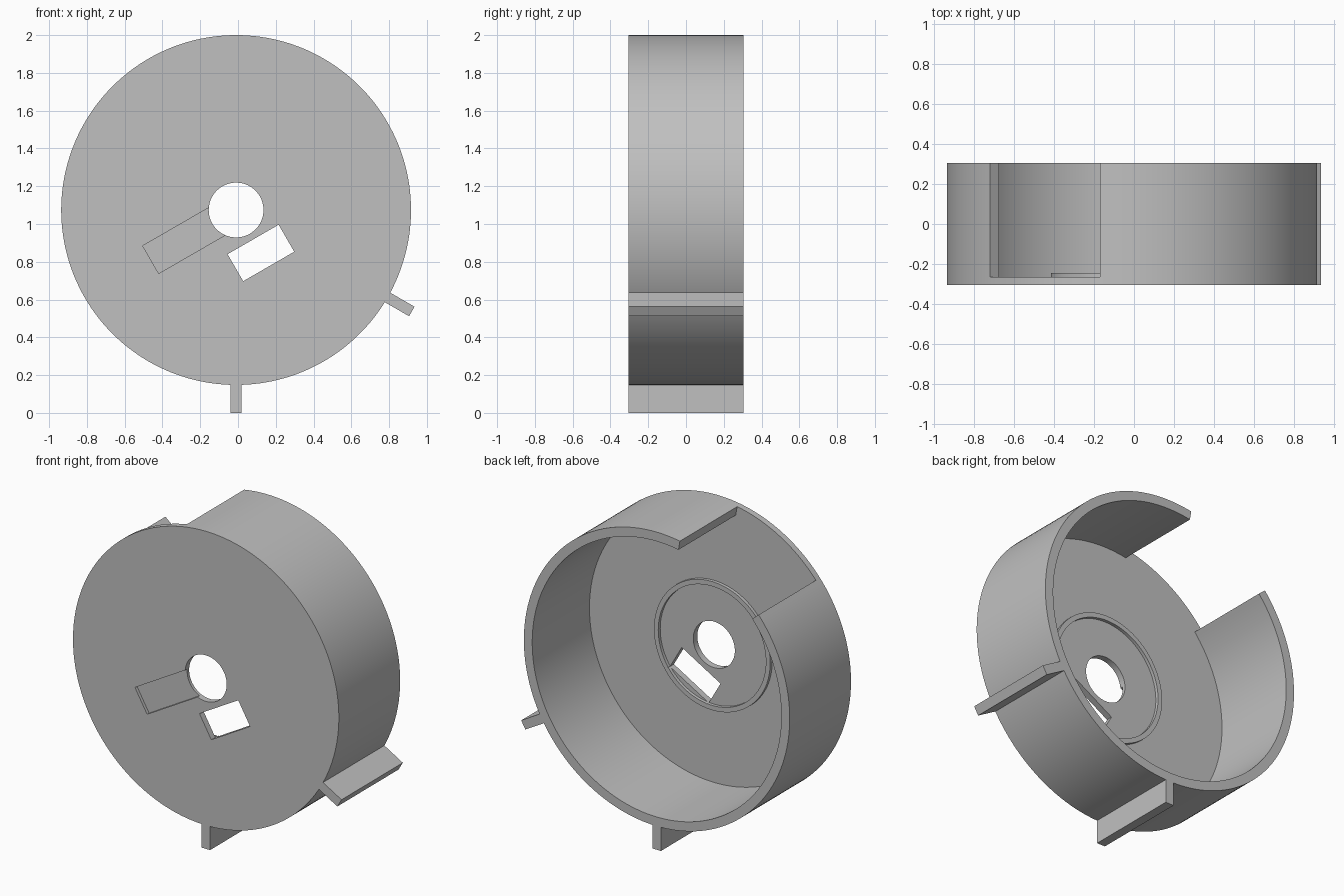
import bpy, bmesh
from math import cos, sin, radians, pi

default = bpy.data.objects.get("Cube")
if default:
    bpy.data.objects.remove(default, do_unlink=True)

CX, CZ = -0.01, 1.074          # disc centre
R, R_IN = 0.926, 0.868         # outer and inner wall radius
FRONT, FLOOR, BACK = -0.305, -0.265, 0.305

grey = bpy.data.materials.new("plain grey")
grey.use_nodes = True
colour = (0.53, 0.53, 0.53, 1)
grey.diffuse_color = colour
grey.node_tree.nodes["Principled BSDF"].inputs["Base Color"].default_value = colour


def finish(name, bm):
    bmesh.ops.recalc_face_normals(bm, faces=bm.faces)
    mesh = bpy.data.meshes.new(name)
    bm.to_mesh(mesh)
    bm.free()
    mesh.materials.append(grey)
    obj = bpy.data.objects.new(name, mesh)
    bpy.context.collection.objects.link(obj)
    return obj


def prism(name, outline, y0, y1):
    """Extrude an outline, given around the disc centre, along y."""
    bm = bmesh.new()
    face = bm.faces.new([bm.verts.new((CX + x, y0, CZ + z)) for x, z in outline])
    moved = bmesh.ops.extrude_face_region(bm, geom=[face])["geom"]
    bmesh.ops.translate(bm, vec=(0, y1 - y0, 0),
                        verts=[v for v in moved if isinstance(v, bmesh.types.BMVert)])
    return finish(name, bm)


def circle(r, n):
    return [(r * cos(2 * pi * i / n), r * sin(2 * pi * i / n)) for i in range(n)]


def box(u0, u1, v0, v1, angle):
    """Rectangle turned about the disc centre."""
    c, s = cos(radians(angle)), sin(radians(angle))
    return [(u * c - v * s, u * s + v * c)
            for u, v in ((u0, v0), (u1, v0), (u1, v1), (u0, v1))]


def band(name, r0, r1, start, end, y0, y1, step=2):
    """Ring or open arc with a rectangular section."""
    bm = bmesh.new()
    closed = end - start == 360
    count = (end - start) // step + (0 if closed else 1)
    section = ((r0, y0), (r1, y0), (r1, y1), (r0, y1))
    loops = []
    for i in range(count):
        a = radians(start + i * step)
        loops.append([bm.verts.new((CX + r * cos(a), y, CZ + r * sin(a))) for r, y in section])
    for i in range(count if closed else count - 1):
        a, b = loops[i], loops[(i + 1) % count]
        for k in range(4):
            m = (k + 1) % 4
            bm.faces.new((a[k], a[m], b[m], b[k]))
    if not closed:
        bm.faces.new(loops[0])
        bm.faces.new(loops[-1])
    return finish(name, bm)


def cut(obj, outline, y0, y1):
    cutter = prism("cutter", outline, y0, y1)
    cutter.hide_render = True
    mod = obj.modifiers.new("cut", "BOOLEAN")
    mod.operation = "DIFFERENCE"
    mod.solver = "EXACT"
    mod.object = cutter
    bpy.context.view_layer.objects.active = obj
    bpy.ops.object.modifier_apply(modifier=mod.name)
    bpy.data.objects.remove(cutter, do_unlink=True)


# Main parts: front plate, open wall and raised ring on the floor
plate = prism("front_plate", circle(R, 180), FRONT, FLOOR)
wall = band("outer_wall", R_IN, R, 140, 460, FLOOR, BACK)
ring = band("raised_ring", 0.375, 0.405, 0, 360, FLOOR, FLOOR + 0.02, 4)

# Centre hole, shallow front channel and through slot
slot = box(-0.156, 0.156, -0.345, -0.18, 30)
cut(plate, circle(0.145, 72), -0.5, 0)
cut(plate, box(-0.523, 0, -0.086, 0.083, 30), -0.5, FRONT + 0.02)
cut(plate, slot, -0.5, 0)
cut(ring, slot, -0.5, 0)

# Radial tabs on the outside
for name, angle in (("bottom_tab", -90), ("left_tab", -30)):
    prism(name, box(0.922, CZ, -0.029, 0.029, angle), FRONT, BACK)

# Smooth the round surfaces, keep the edges sharp
bpy.ops.object.select_all(action="DESELECT")
for obj in (plate, wall, ring):
    obj.select_set(True)
    bpy.context.view_layer.objects.active = obj
bpy.ops.object.shade_smooth_by_angle(angle=radians(30))
